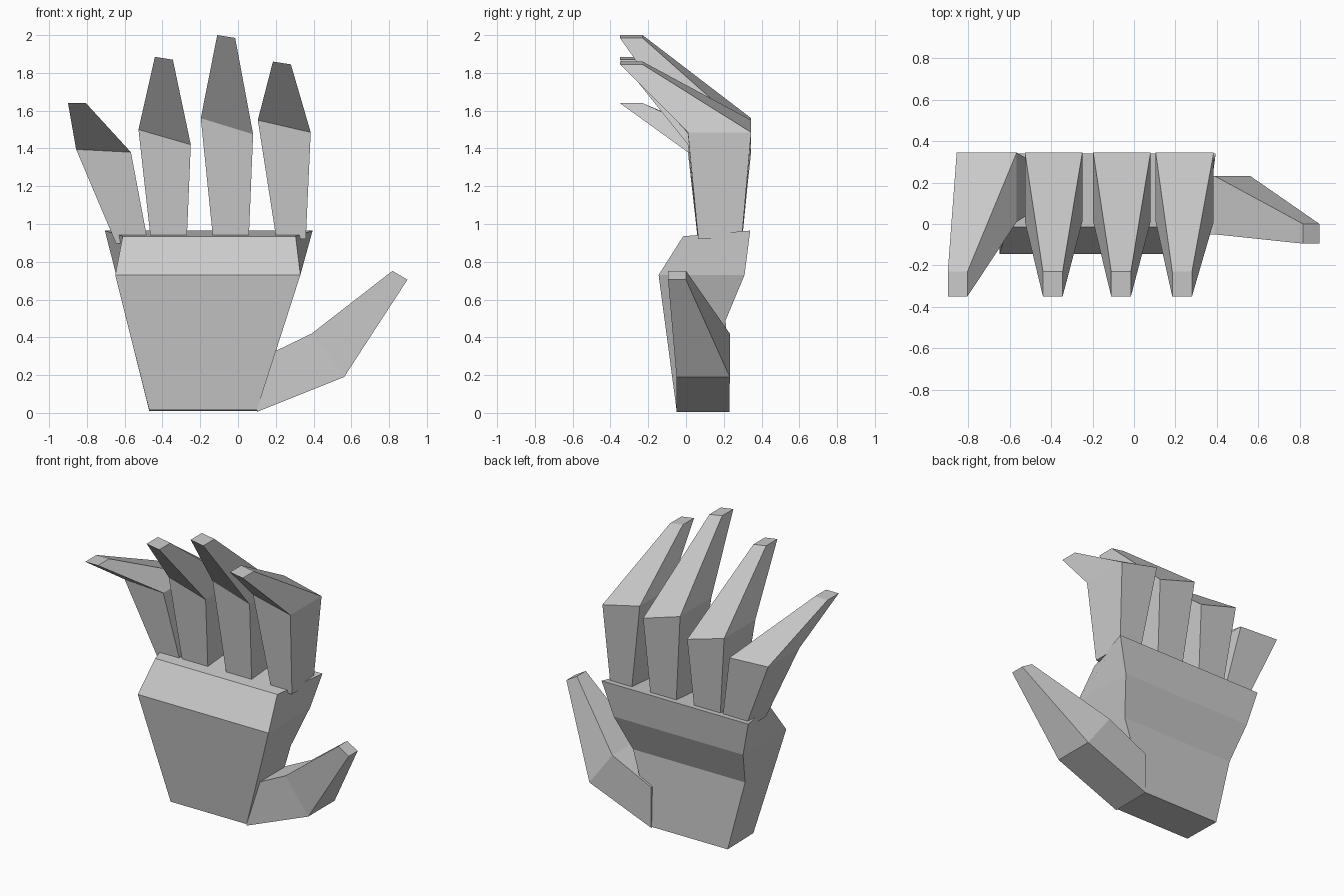
import bpy, bmesh

if "Cube" in bpy.data.objects:
    bpy.data.objects.remove(bpy.data.objects["Cube"])


def loft(name, rings):
    """Skin a stack of four-point rings and cap both ends."""
    bm = bmesh.new()
    loops = [[bm.verts.new(p) for p in ring] for ring in rings]
    for a, b in zip(loops, loops[1:]):
        for i in range(4):
            j = (i + 1) % 4
            bm.faces.new((a[i], a[j], b[j], b[i]))
    bm.faces.new(loops[0][::-1])
    bm.faces.new(loops[-1])
    bmesh.ops.recalc_face_normals(bm, faces=bm.faces)
    mesh = bpy.data.meshes.new(name)
    bm.to_mesh(mesh)
    bm.free()
    obj = bpy.data.objects.new(name, mesh)
    bpy.context.collection.objects.link(obj)
    return obj


def digit(name, sections, depths):
    """Each section is a front-view edge (x, z)-(x, z), given depth in y."""
    rings = []
    for (x0, z0, x1, z1), (yf, yb) in zip(sections, depths):
        rings.append([(x0, yf, z0), (x1, yf, z1), (x1, yb, z1), (x0, yb, z0)])
    return loft(name, rings)


# Palm: front edge (left, right, y, z), back edge (left, right, y, z)
palm_rows = [
    ((-0.47, 0.10, -0.05, 0.015), (-0.47, 0.10, 0.225, 0.01)),
    ((-0.59, 0.253, -0.113, 0.49), (-0.59, 0.25, 0.21, 0.49)),
    ((-0.65, 0.33, -0.145, 0.73), (-0.645, 0.325, 0.31, 0.73)),
    ((-0.61, 0.305, -0.015, 0.935), (-0.705, 0.395, 0.34, 0.965)),
]
loft("palm", [[(f[0], f[2], f[3]), (f[1], f[2], f[3]),
               (b[1], b[2], b[3]), (b[0], b[2], b[3])] for f, b in palm_rows])

# Fingers: base, knuckle and tip edges, all bent forward alike
finger_depths = [(0.065, 0.295), (0.01, 0.345), (-0.35, -0.23)]
fingers = {
    "index_finger": [(0.203, 0.92, 0.359, 0.92), (0.105, 1.55, 0.385, 1.485), (0.185, 1.86, 0.28, 1.845)],
    "middle_finger": [(-0.132, 0.92, 0.057, 0.92), (-0.197, 1.56, 0.08, 1.475), (-0.11, 2.0, -0.015, 1.985)],
    "ring_finger": [(-0.462, 0.92, -0.271, 0.92), (-0.527, 1.50, -0.25, 1.42), (-0.44, 1.885, -0.345, 1.87)],
    "little_finger": [(-0.645, 0.895, -0.48, 0.92), (-0.857, 1.395, -0.567, 1.38), (-0.90, 1.64, -0.805, 1.64)],
}
for name, sections in fingers.items():
    digit(name, sections, finger_depths)

# Thumb: rooted in the side of the palm
digit("thumb",
      [(0.10, 0.28, 0.10, 0.005), (0.39, 0.42, 0.562, 0.19), (0.818, 0.752, 0.897, 0.705)],
      [(-0.05, 0.23), (-0.05, 0.232), (-0.095, 0.0)])
